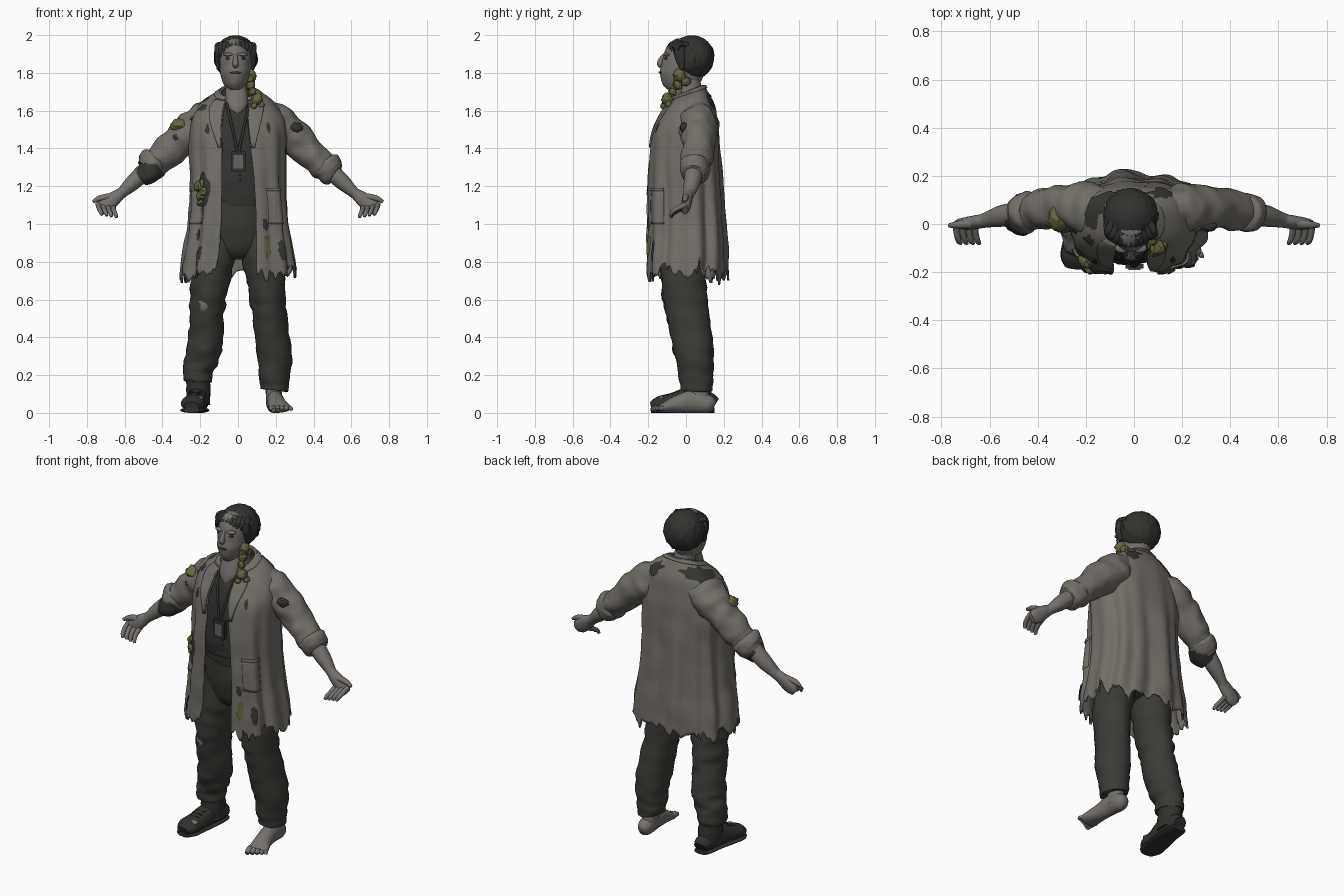
import bpy, bmesh
from math import sin, cos, pi, asin, copysign
from mathutils import Vector, noise

cube = bpy.data.objects.get("Cube")
if cube:
    bpy.data.objects.remove(cube, do_unlink=True)


def material(name, r, g, b):
    m = bpy.data.materials.new(name)
    m.use_nodes = True
    m.diffuse_color = (r, g, b, 1)
    for n in m.node_tree.nodes:
        if n.type == 'BSDF_PRINCIPLED':
            n.inputs["Base Color"].default_value = (r, g, b, 1)
            n.inputs["Roughness"].default_value = 0.9
    return m


COAT_M = material("dirty coat", .17, .155, .135)
SKIN = material("grey skin", .18, .167, .15)
TROUSER = material("dark trousers", .042, .044, .036)
SHIRT = material("dark shirt", .034, .036, .031)
HAIR = material("black hair", .03, .033, .028)
BOOT = material("boot leather", .03, .031, .026)
GROWTH = material("yellow growth", .135, .13, .05)
BADGE = material("badge face", .13, .13, .125)
parts = []


def finish(name, bm, mat):
    bmesh.ops.recalc_face_normals(bm, faces=bm.faces)
    me = bpy.data.meshes.new(name)
    bm.to_mesh(me)
    bm.free()
    me.materials.append(mat)
    ob = bpy.data.objects.new(name, me)
    bpy.context.scene.collection.objects.link(ob)
    parts.append(ob)
    return ob


def spline(rows, t):
    """Catmull-Rom value along a list of equal-length tuples."""
    f = t * (len(rows) - 1)
    i = min(int(f), len(rows) - 2)
    f -= i
    a, b, c, d = (rows[max(0, min(k, len(rows) - 1))] for k in range(i - 1, i + 3))
    return [q + .5 * f * (r - p + f * (2*p - 5*q + 4*r - s + f * (3*(q - r) + s - p)))
            for p, q, r, s in zip(a, b, c, d)]


def grid_faces(bm, rows, closed):
    n = len(rows[0])
    for r0, r1 in zip(rows, rows[1:]):
        for k in range(n if closed else n - 1):
            j = (k + 1) % n
            bm.faces.new((r0[k], r0[j], r1[j], r1[k]))


def loft(name, pts, mat, sides=20, steps=4, wob=0, stretch=(9, 9, 22)):
    """Closed tube through (x, y, z, radius, radius) points."""
    bm = bmesh.new()
    n = (len(pts) - 1) * steps
    path = [spline(pts, i / n) for i in range(n + 1)]
    span = (Vector(pts[-1][:3]) - Vector(pts[0][:3])).normalized()
    ref = Vector((1, 0, 0)) if abs(span.x) < .9 else Vector((0, 1, 0))
    rows = []
    for i, p in enumerate(path):
        t = (Vector(path[min(i + 1, n)][:3]) - Vector(path[max(i - 1, 0)][:3])).normalized()
        u = (ref - t * ref.dot(t)).normalized()
        v = t.cross(u)
        row = []
        for k in range(sides):
            a = 2 * pi * k / sides
            co = Vector(p[:3])
            d = u * (p[3] * cos(a)) + v * (p[4] * sin(a))
            q = co + d
            w = noise.noise(Vector(q[j] * stretch[j] for j in range(3)))
            q = co + d * (1 + wob * w)
            q.z = max(q.z, 0)
            row.append(bm.verts.new(q))
        rows.append(row)
    grid_faces(bm, rows, True)
    bm.faces.new(rows[0])
    bm.faces.new(rows[-1])
    return finish(name, bm, mat)


def stack(name, rows, mat, x=0, **kw):
    """Upright loft from (z, half width, front y, back y) rows."""
    return loft(name, [(x, (f + b) / 2, z, w, (b - f) / 2) for z, w, f, b in rows], mat, **kw)


def blob(name, at, size, mat, wob=0):
    bm = bmesh.new()
    bmesh.ops.create_uvsphere(bm, u_segments=20, v_segments=12, radius=1)
    for v in bm.verts:
        k = 1 + wob * noise.noise(v.co * 2.3 + Vector(at) * 9)
        v.co = Vector(at) + Vector(c * s * k for c, s in zip(v.co, size))
    return finish(name, bm, mat)


def box(name, at, size, mat):
    bm = bmesh.new()
    bmesh.ops.create_cube(bm, size=1)
    for v in bm.verts:
        v.co = Vector(at) + Vector(c * s for c, s in zip(v.co, size))
    return finish(name, bm, mat)


# Coat rows: height, half width, front, back, right gap, left gap, collar tilt
COAT = [(1.705, .085, -.07, .09, .05, .045, .42), (1.655, .17, -.1, .12, .07, .055, .25),
        (1.59, .225, -.13, .15, .08, .05, .12), (1.5, .25, -.165, .165, .085, .055, 0),
        (1.38, .25, -.19, .175, .085, .07, 0), (1.2, .245, -.205, .185, .085, .09, 0),
        (1.0, .258, -.21, .195, .09, .1, 0), (.86, .28, -.212, .205, .1, .1, 0),
        (.74, .298, -.215, .21, .12, .1, 0)]


def level(z):
    """Coat parameter for a height."""
    for i, (a, b) in enumerate(zip(COAT, COAT[1:])):
        if z >= b[0]:
            return (i + (a[0] - z) / (a[0] - b[0])) / (len(COAT) - 1)
    return 1


def coat_pt(t, u, off=0):
    """Coat surface: u runs from the left front edge round the back to the right one."""
    z, rx, f, b, gap_r, gap_l, tilt = spline(COAT, max(0, min(1, t)))
    a0 = asin((gap_l / rx) ** 1.25)
    a1 = 2 * pi - asin((gap_r / rx) ** 1.25)
    a = a0 + (a1 - a0) * u
    x = rx * copysign(abs(sin(a)) ** .8, sin(a))
    cy = (f + b) / 2
    y = cy - (b - f) / 2 * copysign(abs(cos(a)) ** .8, cos(a))
    low = max(0, min(1, (1.6 - z) / .6))
    off += low * (.009 * sin(u * 75) + .009 * sin(u * 43 + 4))
    off += .008 * noise.noise(Vector((x * 9, y * 9, z * 9)))
    p = Vector((x, y, z + tilt * (y - .02))) + Vector((x, y - cy, 0)).normalized() * off
    jag = .075 * noise.noise(Vector((u * 40, .5, 0))) + .05 * noise.noise(Vector((u * 115, 0, .5)))
    p.z += jag * max(0, (t - .86) / .14)
    return p


def sheet(name, t0, t1, edges, mat, off=0, nt=40, nu=128, thick=.011):
    """Piece of cloth on the coat; edges(f) gives its u range at fraction f."""
    bm = bmesh.new()
    rows = []
    for i in range(nt + 1):
        u0, u1 = edges(i / nt)
        rows.append([bm.verts.new(coat_pt(t0 + (t1 - t0) * i / nt, u0 + (u1 - u0) * k / nu, off))
                     for k in range(nu + 1)])
    grid_faces(bm, rows, False)
    ob = finish(name, bm, mat)
    m = ob.modifiers.new("thickness", 'SOLIDIFY')
    m.thickness, m.offset = thick, 0


def patch(name, z, u, dz, du, mat, off=.011):
    """Ragged flat patch on the coat."""
    bm = bmesh.new()
    rows = []
    for r in range(7):
        row = []
        for k in range(32):
            a = 2 * pi * k / 32
            e = r / 6 * (1 + .6 * noise.noise(Vector((cos(a) * 2 + u * 30, sin(a) * 2, z * 9))))
            row.append(bm.verts.new(coat_pt(level(z + dz * e * sin(a)), u + du * e * cos(a), off)))
        rows.append(row)
    grid_faces(bm, rows, True)
    bmesh.ops.remove_doubles(bm, verts=bm.verts, dist=.0001)
    finish(name, bm, mat)


# Coat with collar, lapels, pockets, holes
sheet("coat", 0, 1, lambda f: (0, 1), COAT_M)
sheet("collar", 0, level(1.685), lambda f: (0, 1), COAT_M, .01, 6, 64)
sheet("left_lapel", level(1.68), level(1.4), lambda f: (0, .012 + .08 * (1 - f)), COAT_M, .01, 14, 10)
sheet("right_lapel", level(1.68), level(1.4), lambda f: (.988 - .08 * (1 - f), 1), COAT_M, .01, 14, 10)
for side, u in (("left", .05), ("right", .84)):
    sheet(side + "_pocket", level(1.18), level(1.0), lambda f: (u, u + .085), COAT_M, .004, 10, 14)
    sheet(side + "_pocket_flap", level(1.19), level(1.175), lambda f: (u - .002, u + .087), COAT_M, .01, 3, 14)
for z, u, dz, du in ((1.645, .69, .035, .12), (1.635, .42, .036, .045), (1.42, .7, .045, .02), (1.63, .88, .025, .035),
                     (.87, .09, .05, .015), (.84, .93, .04, .02), (1.0, .03, .03, .012), (1.5, .95, .03, .01),
                     (1.51, .07, .03, .008), (.95, .9, .03, .012)):
    patch("coat_hole", z, u, dz, du, SHIRT, .013)
patch("left_hem_stain", .89, .035, .055, .014, GROWTH, .013)
patch("right_hip_wound", 1.16, .92, .085, .04, SHIRT, .014)

# Shirt, belt, trousers
stack("shirt", [(1.66, .07, -.07, .075), (1.6, .18, -.11, .125), (1.5, .215, -.145, .145),
                (1.35, .215, -.165, .15), (1.2, .2, -.165, .15), (1.1, .19, -.155, .15)], SHIRT, sides=40, wob=.07)
stack("trouser_hips", [(1.16, .19, -.158, .15), (1.0, .2, -.15, .15), (.88, .17, -.12, .13),
                       (.83, .09, -.06, .09)], TROUSER, sides=32, wob=.06)
stack("belt", [(1.155, .2, -.166, .155), (1.12, .2, -.166, .155)], BOOT, sides=32)
for i in range(6):
    blob("shirt_button", (.012, -.168 + .006 * max(0, i - 3), 1.23 + .03 * i), (.005,) * 3, BOOT)
loft("left_trouser_leg", [(.10, 0, .97, .11, .125), (.14, -.015, .75, .105, .118), (.162, .005, .55, .092, .112),
     (.188, .042, .33, .093, .105), (.192, .055, .17, .08, .09), (.188, .055, .12, .07, .083)],
     TROUSER, 28, 8, .11)
loft("right_trouser_leg", [(-.10, 0, .97, .11, .125), (-.14, -.015, .75, .107, .118), (-.165, .002, .53, .09, .11),
     (-.178, .035, .34, .092, .105), (-.208, .05, .23, .08, .09), (-.213, .05, .165, .077, .088)],
     TROUSER, 28, 8, .16)
blob("torn_knee", (-.178, -.09, .575), (.03, .03, .05), SKIN, .2)

# Bare left foot
loft("left_ankle", [(.19, .06, .2, .045, .05), (.19, .07, .1, .043, .052), (.195, .075, .04, .045, .06)], SKIN)
loft("left_foot", [(.193, .15, .035, .022, .028), (.193, .12, .045, .043, .048), (.197, .04, .06, .045, .06),
                   (.207, -.05, .045, .048, .046), (.222, -.12, .026, .06, .026), (.226, -.14, .022, .05, .018)], SKIN)
for i in range(5):
    x, r = .178 + .024 * i, .018 - .0018 * i
    loft("left_toe", [(x, -.12, .025, r, r), (x + .006, -.155 + .006 * i, .024, r, r),
                      (x + .01, -.183 + .012 * i, .014, r * .7, r * .7)], SKIN, 10)

# Right boot with a split toe
loft("right_boot_shaft", [(-.213, .05, .21, .068, .075), (-.21, .06, .13, .065, .075), (-.205, .06, .04, .06, .08)],
     BOOT, wob=.1)
foot = [(-.205, .15, .04, .04, .04), (-.205, .12, .055, .05, .055), (-.213, .03, .07, .055, .065),
        (-.23, -.07, .055, .06, .052), (-.24, -.14, .045, .062, .042), (-.245, -.182, .035, .04, .025)]
loft("right_boot", foot, BOOT, wob=.08)
loft("right_boot_sole", [(x, y, .014, r * 1.07, .015) for x, y, z, r, h in foot], BOOT)
blob("boot_split", (-.21, -.13, .075), (.03, .02, .014), SKIN, .3)
for i in range(3):
    box("boot_lace", (-.222 - .004 * i, -.045 - .025 * i, .112 - .008 * i), (.06, .008, .008), BOOT)

# Arms, hands
for s, side in ((1, "left"), (-1, "right")):
    def limb(name, pts, mat, **kw):
        loft(side + name, [(p[0] * s, *p[1:]) for p in pts], mat, **kw)
    limb("_sleeve", [(.12, .055, 1.57, .085, .085), (.18, .06, 1.54, .106, .106), (.27, .067, 1.475, .098, .098),
                     (.38, .062, 1.375, .08, .081), (.45, .052, 1.315, .074, .077), (.49, .042, 1.283, .065, .07)],
         COAT_M, sides=28, steps=7, wob=.2, stretch=(16, 9, 16))
    c = 0 if s > 0 else .025  # the right cuff is pushed further up
    limb("_cuff", [(.45 - c, .052, 1.318 + c, .07, .072), (.465 - c, .05, 1.303 + c, .083, .085),
                   (.495 - c, .044, 1.275 + c, .079, .081), (.515 - c, .04, 1.26 + c, .06, .064)], COAT_M, wob=.18)
    limb("_forearm", [(.47, .045, 1.3, .047, .05), (.55, .033, 1.225, .043, .045), (.61, .018, 1.17, .03, .033),
                      (.64, .01, 1.145, .03, .028)], SKIN)
    limb("_palm", [(.62, .014, 1.162, .029, .028), (.665, .006, 1.128, .04, .028), (.71, 0, 1.092, .042, .024),
                   (.735, -.005, 1.072, .028, .016)], SKIN)
    limb("_thumb", [(.675, .002, 1.145, .02, .02), (.73, -.003, 1.137, .016, .016), (.768, -.006, 1.118, .009, .009)],
         SKIN, sides=10)
    for i in range(4):
        x, z = .65 + .026 * i, 1.083 + .004 * i
        limb("_finger", [(x + .012, .004, z + .01, .015, .015), (x + .008, -.04, z - .01, .013, .013),
                         (x, -.07, z - .028, .012, .012), (x - .008, -.08, z - .048, .008, .008)], SKIN, sides=10)
    blob(side + "_sleeve_tear", (.31 * s, -.01, 1.51 - 2 * c), (.034, .022, .026), SHIRT, .3)
loft("right_torn_lining", [(-.43, .034, 1.308, .066, .07), (-.475, .03, 1.272, .066, .07),
                           (-.515, .032, 1.242, .05, .054)], SHIRT, wob=.3)
blob("right_sleeve_wound", (-.31, .03, 1.52), (.045, .056, .037), GROWTH, .3)
blob("right_shoulder_tear", (-.22, .0, 1.555), (.036, .05, .032), SHIRT, .3)

# Neck, head, face
loft("neck", [(0, .03, 1.62, .064, .06), (-.004, .02, 1.7, .06, .064), (-.012, .0, 1.79, .06, .07)], SKIN)
loft("throat", [(-.002, -.1, 1.575, .012, .02), (-.006, -.086, 1.63, .055, .03), (-.01, -.035, 1.73, .056, .05)], SKIN)
CX = -.013
stack("head", [(1.705, .03, -.1, -.02), (1.735, .055, -.137, .03), (1.77, .072, -.147, .07), (1.82, .084, -.134, .1),
               (1.87, .089, -.122, .115), (1.92, .087, -.095, .11), (1.955, .05, -.02, .08)], SKIN, CX, sides=32, wob=.05)
loft("nose", [(CX, -.108, 1.895, .01, .015), (CX, -.128, 1.867, .013, .018), (CX, -.138, 1.846, .017, .016),
              (CX, -.125, 1.834, .012, .012)], SKIN, 12)
for s in (1, -1):
    blob("eye_socket", (CX + .036 * s, -.103, 1.876), (.017, .013, .008), SHIRT, .3)
    blob("brow", (CX + .036 * s, -.1, 1.897), (.03, .02, .01), SKIN)
blob("mouth", (CX, -.133, 1.802), (.03, .011, .006), SHIRT)
for i in range(4):
    box("tooth", (CX - .018 + .012 * i, -.143, 1.804), (.007, .006, .009), BADGE)

# Hair cap with an open face, fringe and side locks
bm = bmesh.new()
bmesh.ops.create_uvsphere(bm, u_segments=64, v_segments=32, radius=1)
for v in bm.verts:
    k = 1 + .09 * noise.noise(Vector((v.co.x * 7, v.co.y * 7, v.co.z * 1.5)))
    v.co = Vector((CX + v.co.x * .114 * k, .032 + v.co.y * .117 * k, 1.882 + v.co.z * .117))
face = [f for f in bm.faces if f.calc_center_median().z < 1.93 and f.calc_center_median().y < -.03]
bmesh.ops.delete(bm, geom=face, context='FACES')
finish("hair", bm, HAIR).modifiers.new("thickness", 'SOLIDIFY').thickness = .012
for i in range(11):
    a = (i - 5) / 5
    x, y = CX + .094 * a, -.086 + .05 * a * a
    loft("fringe_lock", [(x * .8, y + .045, 1.968 - .02 * a * a, .016, .016), (x, y, 1.943, .018, .013),
                         (x * 1.06, y - .008, 1.918 + .012 * sin(i * 5) - .04 * a * a, .003, .003)], HAIR, 8)
for s in (1, -1):
    loft("side_lock", [(CX + .085 * s, -.035, 1.945, .02, .025), (CX + .095 * s, -.03, 1.89, .016, .03),
                       (CX + .092 * s, -.02, 1.82, .008, .012)], HAIR, 12)

# Growths on neck and hip
for x, y, z, r in ((.062, -.035, 1.785, .036), (.068, .0, 1.755, .024), (.066, -.045, 1.735, .024),
                   (.075, -.07, 1.7, .02), (.1, -.1, 1.66, .03), (.12, -.09, 1.63, .02), (.085, -.12, 1.625, .016)):
    blob("neck_growth", (x, y, z), (r, r, r), GROWTH, .35)
for z, u, r in ((1.2, .895, .032), (1.15, .91, .03), (1.17, .93, .026), (1.12, .9, .024), (1.215, .915, .022)):
    blob("hip_growth", coat_pt(level(z), u, .008), (r, r, r), GROWTH, .35)

# Badge on its lanyard
box("badge_frame", (.002, -.176, 1.333), (.075, .018, .108), BOOT)
box("badge_card", (.002, -.187, 1.33), (.05, .008, .072), BADGE)
for s in (1, -1):
    loft("lanyard", [(.06 * s, -.1, 1.64, .007, .005), (.033 * s, -.15, 1.52, .007, .005),
                     (.004 * s, -.176, 1.385, .007, .005)], BOOT, 8)

bpy.ops.object.select_all(action='DESELECT')
for ob in parts:
    ob.select_set(True)
bpy.context.view_layer.objects.active = parts[0]
bpy.ops.object.shade_smooth_by_angle(angle=.9)
